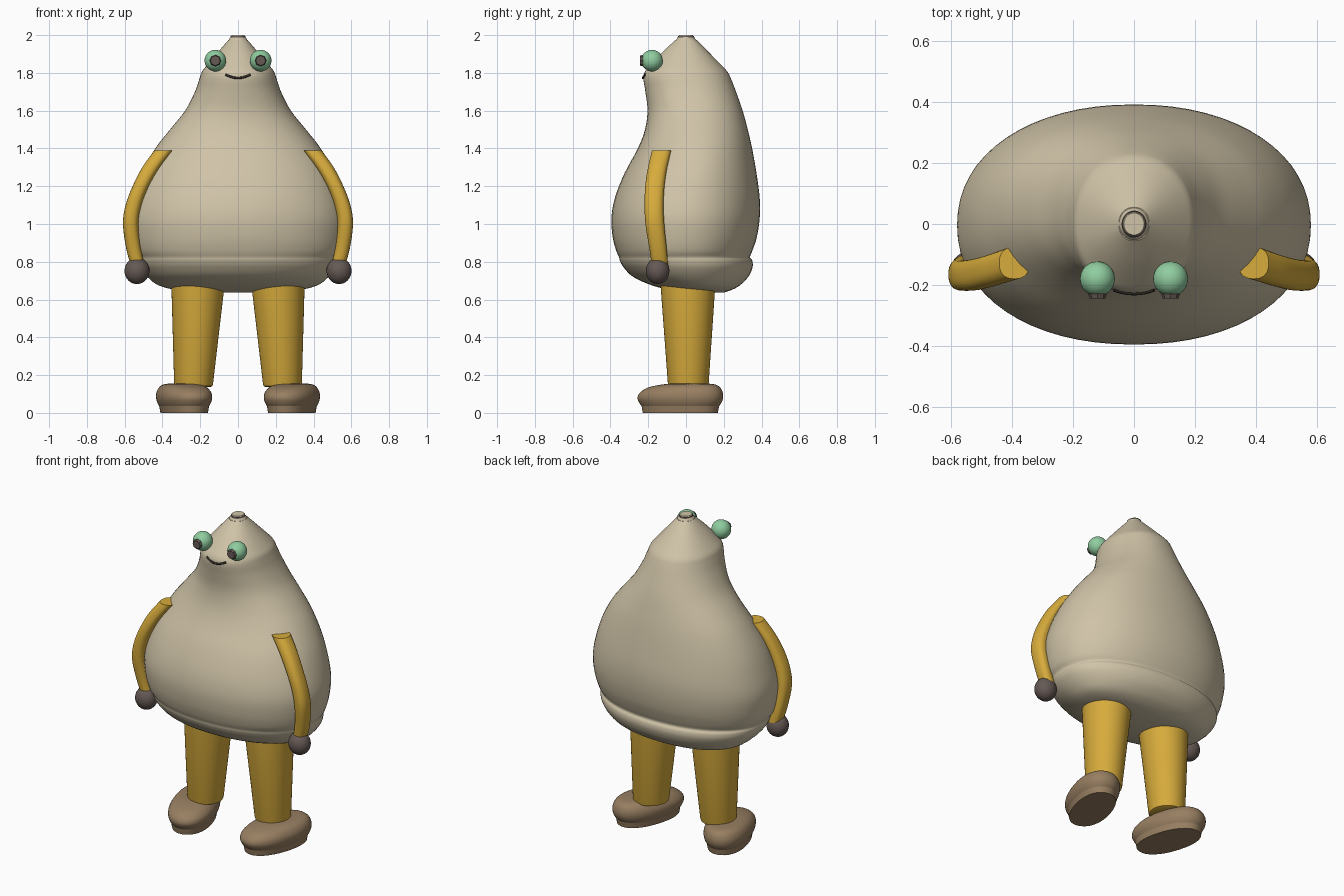
import bpy, bmesh
from math import sin, cos, pi, radians
from mathutils import Matrix, Vector

cube = bpy.data.objects.get("Cube")
if cube:
    bpy.data.objects.remove(cube)


def material(name, color):
    mat = bpy.data.materials.new(name)
    mat.use_nodes = True
    mat.diffuse_color = (*color, 1)
    mat.node_tree.nodes["Principled BSDF"].inputs["Base Color"].default_value = (*color, 1)
    return mat


BEIGE = material("warm_beige", (0.63, 0.55, 0.39))
YELLOW = material("mustard_yellow", (0.68, 0.41, 0.045))
GREEN = material("mint_green", (0.28, 0.61, 0.35))
GREY = material("dark_warm_grey", (0.13, 0.10, 0.09))
BROWN = material("shoe_brown", (0.31, 0.21, 0.12))
BLACK = material("mouth_black", (0.03, 0.025, 0.02))


def finish(bm, name, mat, angle=40):
    """Turn a bmesh into a smooth shaded object with sharp edges kept."""
    bmesh.ops.recalc_face_normals(bm, faces=bm.faces)
    mesh = bpy.data.meshes.new(name)
    bm.to_mesh(mesh)
    bm.free()
    mesh.polygons.foreach_set("use_smooth", [True] * len(mesh.polygons))
    mesh.set_sharp_from_angle(angle=radians(angle))
    mesh.materials.append(mat)
    obj = bpy.data.objects.new(name, mesh)
    bpy.context.collection.objects.link(obj)
    return obj


def spline(rows, steps):
    """Catmull-Rom interpolation through rows of ring settings."""
    rows = [Vector(r) for r in rows]
    out = []
    for i in range(len(rows) - 1):
        a, b, c = rows[max(i - 1, 0)], rows[i], rows[i + 1]
        d = rows[min(i + 2, len(rows) - 1)]
        for s in range(steps):
            t = s / steps
            out.append(b + (c - a) * (t / 2) + (a * 2 - b * 5 + c * 4 - d) * (t * t / 2)
                       + (b * 3 - a - c * 3 + d) * (t ** 3 / 2))
    return out + [rows[-1]]


def loft(name, rows, mat, steps=4, sides=64, power=2.0, matrix=None):
    """Skin horizontal rings given as (z, centre x, centre y, radius x, radius y)."""
    def bend(v):
        return abs(v) ** (2 / power) * (1 if v > 0 else -1)

    bm = bmesh.new()
    rings = []
    for z, cx, cy, rx, ry in spline(rows, steps):
        angles = [2 * pi * k / sides for k in range(sides)]
        rings.append([bm.verts.new((cx + rx * bend(cos(a)), cy + ry * bend(sin(a)), z))
                      for a in angles])
    for low, high in zip(rings, rings[1:]):
        for k in range(sides):
            n = (k + 1) % sides
            bm.faces.new((low[k], low[n], high[n], high[k]))
    bm.faces.new(rings[0])
    bm.faces.new(rings[-1])
    if matrix:
        bm.transform(matrix)
    return finish(bm, name, mat)


def ball(name, center, size, mat):
    bm = bmesh.new()
    bmesh.ops.create_uvsphere(bm, u_segments=32, v_segments=20, radius=1)
    bm.transform(Matrix.Translation(center) @ Matrix.Diagonal((*size, 1)))
    return finish(bm, name, mat)


# Pear-shaped body: height, half width, front y, back y
body = [
    (0.637, 0.17, 0.02, 0.20), (0.65, 0.32, -0.08, 0.24), (0.675, 0.42, -0.18, 0.285),
    (0.72, 0.48, -0.28, 0.33), (0.77, 0.52, -0.33, 0.352), (0.805, 0.533, -0.35, 0.351),
    (0.825, 0.535, -0.355, 0.339), (0.86, 0.555, -0.37, 0.352), (0.93, 0.572, -0.388, 0.375),
    (1.03, 0.58, -0.395, 0.39), (1.14, 0.558, -0.376, 0.39), (1.27, 0.512, -0.325, 0.373),
    (1.4, 0.438, -0.255, 0.35), (1.5, 0.36, -0.217, 0.327), (1.6, 0.28, -0.204, 0.3),
    (1.7, 0.228, -0.215, 0.265), (1.77, 0.204, -0.226, 0.238), (1.805, 0.192, -0.218, 0.22),
    (1.84, 0.165, -0.19, 0.188), (1.91, 0.106, -0.125, 0.12), (1.975, 0.05, -0.055, 0.055),
]
loft("body", [(z, 0, (f + b) / 2, w, (b - f) / 2) for z, w, f, b in body], BEIGE, power=2.15)

# Small blunt stem tip
loft("stem_tip", [(1.97, 0, 0, 0.052, 0.056), (1.99, 0, 0, 0.04, 0.042),
                  (2.0, 0, 0, 0.033, 0.036)], BEIGE, steps=1, sides=32)
loft("stem_rim", [(1.984, 0, 0, 0.042, 0.045), (1.995, 0, 0, 0.039, 0.042)],
     GREY, steps=1, sides=32)

# Paired parts, side is +1 for the model's left
for side, label in ((1, "left"), (-1, "right")):
    # Arm and hand
    arm = [(0.78, 0.53, -0.138, 0.037, 0.043), (0.87, 0.553, -0.148, 0.039, 0.046),
           (1.0, 0.568, -0.165, 0.041, 0.05), (1.1, 0.553, -0.169, 0.042, 0.05),
           (1.2, 0.515, -0.165, 0.043, 0.051), (1.3, 0.46, -0.15, 0.047, 0.051),
           (1.39, 0.392, -0.128, 0.05, 0.052)]
    loft(label + "_arm", [(z, side * x, y, rx, ry) for z, x, y, rx, ry in arm],
         YELLOW, sides=32, power=2.4)
    ball(label + "_hand", (side * 0.535, -0.15, 0.752), (0.066, 0.062, 0.07), GREY)

    # Tapered leg with a softened hem
    leg = [(0.138, 0.235, 0.012, 0.09, 0.094), (0.142, 0.235, 0.012, 0.1, 0.104),
           (0.155, 0.235, 0.012, 0.103, 0.108), (0.72, 0.21, 0.01, 0.144, 0.148)]
    loft(label + "_leg", [(z, side * x, y, rx, ry) for z, x, y, rx, ry in leg],
         YELLOW, steps=1, sides=48)

    # Shoe turned inward, with a narrower sole
    place = Matrix.Translation((side * 0.285, -0.03, 0)) @ Matrix.Rotation(-side * radians(17), 4, "Z")
    upper = [(0.035, 0, 0, 0.118, 0.21), (0.055, 0, 0, 0.128, 0.224),
             (0.08, 0, 0, 0.134, 0.232), (0.108, 0, 0.006, 0.131, 0.224),
             (0.135, 0, 0.022, 0.115, 0.194), (0.15, 0, 0.045, 0.09, 0.145),
             (0.155, 0, 0.055, 0.06, 0.1)]
    loft(label + "_shoe", upper, BROWN, sides=48, power=2.2, matrix=place)
    loft(label + "_sole", [(0, 0, 0, 0.112, 0.204), (0.045, 0, 0, 0.12, 0.212)],
         BROWN, steps=1, sides=48, power=2.2, matrix=place)

    # Eye and raised pupil
    ball(label + "_eye", (side * 0.12, -0.18, 1.865), (0.057, 0.057, 0.057), GREEN)
    bm = bmesh.new()
    bmesh.ops.create_cone(bm, cap_ends=True, segments=8, radius1=0.033, radius2=0.026, depth=0.025)
    bm.transform(Matrix.Translation((side * 0.12, -0.232, 1.865)) @ Matrix.Rotation(pi / 2, 4, "X"))
    finish(bm, label + "_pupil", GREY)

# Smiling mouth
curve = bpy.data.curves.new("mouth", "CURVE")
curve.dimensions = "3D"
curve.bevel_depth = 0.006
curve.use_fill_caps = True
line = curve.splines.new("POLY")
line.points.add(12)
for k, point in enumerate(line.points):
    t = k / 6 - 1
    point.co = (0.066 * t, -0.228 + 0.012 * t * t, 1.773 + 0.019 * t * t, 1)
mouth = bpy.data.objects.new("mouth", curve)
curve.materials.append(BLACK)
bpy.context.collection.objects.link(mouth)
